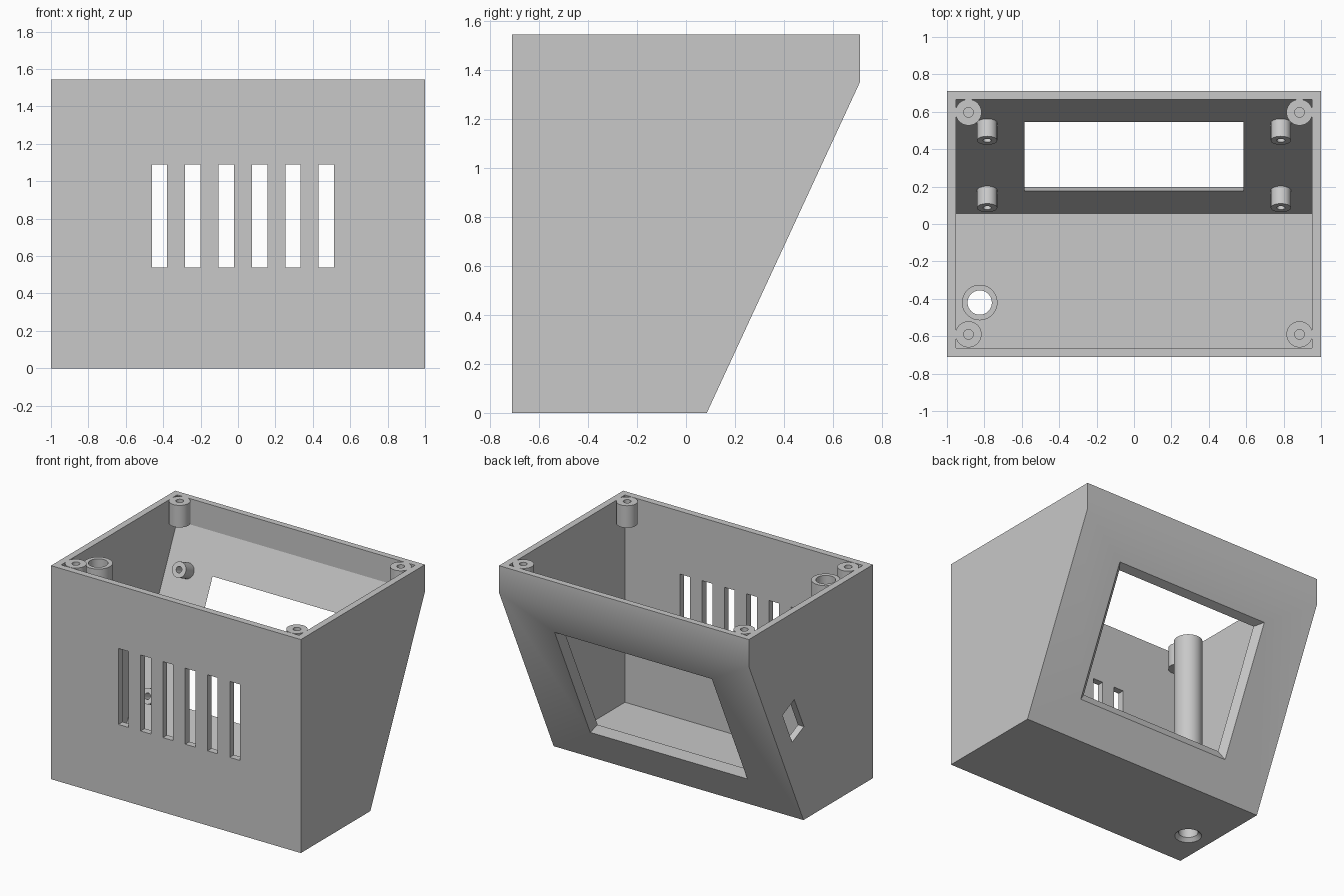
import bpy, bmesh, math
from mathutils import Vector, Matrix

cube = bpy.data.objects.get("Cube")
if cube:
    bpy.data.objects.remove(cube, do_unlink=True)

grey = bpy.data.materials.new("light grey plastic")
grey.use_nodes = True
colour = (0.58, 0.58, 0.58, 1)
grey.diffuse_color = colour
grey.node_tree.nodes["Principled BSDF"].inputs["Base Color"].default_value = colour

TOP, FLOOR = 1.545, 0.045
# Direction up the sloped back panel, and its outward normal
UP = Vector((0, 0.625, 1.35)).normalized()
OUT = Vector((0, UP.z, -UP.y))


def on_slope(x, y):
    """Point on the inner face of the sloped panel."""
    return Vector((x, y, FLOOR + (y - 0.057) * UP.z / UP.y))


def finish(bm, name):
    bmesh.ops.recalc_face_normals(bm, faces=bm.faces)
    mesh = bpy.data.meshes.new(name)
    bm.to_mesh(mesh)
    bm.free()
    mesh.materials.append(grey)
    obj = bpy.data.objects.new(name, mesh)
    bpy.context.collection.objects.link(obj)
    return obj


def loft(name, loops, capped=True, closed=False):
    """Skin a series of equal point loops."""
    bm = bmesh.new()
    rings = [[bm.verts.new(p) for p in loop] for loop in loops]
    n = len(rings[0])
    pairs = list(zip(rings, rings[1:])) + ([(rings[-1], rings[0])] if closed else [])
    for a, b in pairs:
        for i in range(n):
            j = (i + 1) % n
            bm.faces.new((a[i], a[j], b[j], b[i]))
    if capped:
        bm.faces.new(rings[0])
        bm.faces.new(rings[-1])
    return finish(bm, name)


def prism(name, profile, x0, x1):
    return loft(name, [[(x, y, z) for y, z in profile] for x in (x0, x1)])


def lathe(name, profile, origin, axis=Vector((0, 0, 1)), closed=False, sides=40):
    mat = Matrix.Translation(origin) @ axis.to_track_quat('Z', 'Y').to_matrix().to_4x4()
    angles = [math.tau * i / sides for i in range(sides)]
    loops = [[mat @ Vector((r * math.cos(a), r * math.sin(a), z)) for a in angles]
             for r, z in profile]
    return loft(name, loops, not closed, closed)


def cut(target, cutter):
    cutter.hide_render = True
    mod = target.modifiers.new("cut", 'BOOLEAN')
    mod.operation, mod.solver, mod.object = 'DIFFERENCE', 'EXACT', cutter
    bpy.context.view_layer.objects.active = target
    bpy.ops.object.modifier_apply(modifier=mod.name)
    bpy.data.objects.remove(cutter, do_unlink=True)


def smooth(obj):
    bpy.ops.object.select_all(action='DESELECT')
    obj.select_set(True)
    bpy.context.view_layer.objects.active = obj
    bpy.ops.object.shade_smooth_by_angle(angle=math.radians(30))


# Open-topped case with a sloped back panel
case = prism("case", [(-0.71, 0), (0.085, 0), (0.71, 1.35), (0.71, TOP), (-0.71, TOP)], -1, 1)
knee = on_slope(0, 0.665).z
cut(case, prism("cavity_cutter", [(-0.662, FLOOR), (0.057, FLOOR), (0.665, knee),
                                  (0.665, 2), (-0.662, 2)], -0.952, 0.952))

# Display window, flaring outward
centre = on_slope(0, 0.36)
loops = []
for d in (-0.03, 0.07):
    w, h = 0.585 + d, 0.44 + d
    loops.append([centre + OUT * d + Vector((sx * w, 0, 0)) + UP * sy * h
                  for sx, sy in ((-1, -1), (1, -1), (1, 1), (-1, 1))])
cut(case, loft("window_cutter", loops))

# Front ventilation slots
for i in range(6):
    x = -0.42 + i * 0.1785
    cut(case, prism("slot_cutter", [(-0.8, 0.54), (-0.6, 0.54), (-0.6, 1.09), (-0.8, 1.09)],
                    x - 0.041, x + 0.041))

# Tilted port in the right-hand wall
port = []
for a, b in ((-1, -1), (1, -1), (1, 1), (-1, 1)):
    p = Vector((0, 0.202, 0.762)) + UP * a * 0.131 + OUT * b * 0.074
    port.append((p.y, p.z))
cut(case, prism("port_cutter", port, -1.1, -0.9))

# Countersunk hole in the floor beneath the tube
tube_at = Vector((-0.825, -0.42, 0))
cut(case, lathe("countersink_cutter", [(0.1, -0.01), (0.065, 0.025), (0.065, 0.1)], tube_at))

smooth(case)
# Keep the inside faces of the back crisp
for face in case.data.polygons:
    if face.normal.y < -0.5 and face.center.y > 0:
        face.use_smooth = False

# Tall hollow tube standing on the floor
smooth(lathe("tube", [(0.095, FLOOR), (0.095, 1.5), (0.065, 1.5), (0.065, FLOOR)],
             tube_at, closed=True))

# Corner screw posts and display standoffs, each with a blind hole
for side, sx in (("left", 1), ("right", -1)):
    for place, y in (("front", -0.59), ("back", 0.597)):
        smooth(lathe(f"{place}_{side}_screw_post",
                     [(0.07, 0), (0.07, 0.16), (0.026, 0.16), (0.026, 0.03)],
                     Vector((sx * 0.885, y, TOP - 0.16))))
    for place, y in (("lower", 0.18), ("upper", 0.54)):
        smooth(lathe(f"{place}_{side}_standoff",
                     [(0.054, -0.01), (0.054, 0.103), (0.022, 0.103), (0.022, 0.01)],
                     on_slope(sx * 0.785, y), -OUT))
